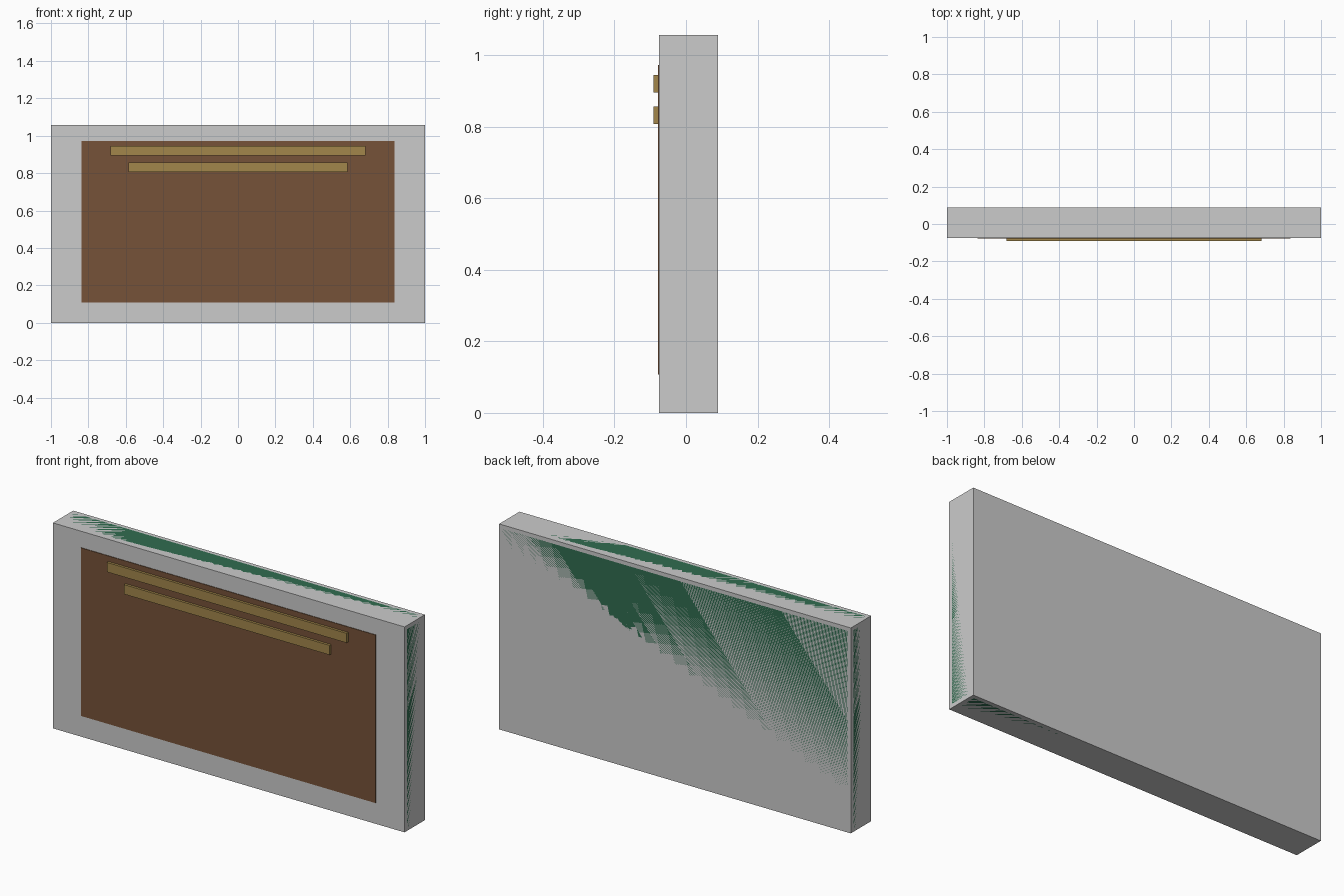
import bpy, bmesh
from mathutils import Vector

if "Cube" in bpy.data.objects:
    bpy.data.objects.remove(bpy.data.objects["Cube"])


def material(name, rgb):
    m = bpy.data.materials.new(name)
    m.diffuse_color = (*rgb, 1)
    m.use_nodes = True
    m.node_tree.nodes["Principled BSDF"].inputs["Base Color"].default_value = m.diffuse_color
    return m


GREEN = material("green", (0.03, 0.15, 0.08))
BROWN = material("brown", (0.18, 0.085, 0.04))
TAN = material("tan", (0.36, 0.24, 0.07))


def finish(bm, name, mat=None):
    mesh = bpy.data.meshes.new(name)
    bm.to_mesh(mesh)
    bm.free()
    if mat:
        mesh.materials.append(mat)
    obj = bpy.data.objects.new(name, mesh)
    bpy.context.collection.objects.link(obj)
    return obj


def box_mesh(lo, hi):
    lo, hi = Vector(lo), Vector(hi)
    bm = bmesh.new()
    bmesh.ops.create_cube(bm, size=1)
    bmesh.ops.scale(bm, vec=hi - lo, verts=bm.verts)
    bmesh.ops.translate(bm, vec=(lo + hi) / 2, verts=bm.verts)
    return bm


# Main slab
LO, HI = (-1, -0.0755, 0), (1, 0.0895, 1.056)
finish(box_mesh(LO, HI), "body")

# Green inlays flush with all six sides, leaving a narrow grey border
bm = box_mesh(LO, HI)
rims = bmesh.ops.inset_individual(bm, faces=bm.faces[:], thickness=0.028)["faces"]
bmesh.ops.delete(bm, geom=rims, context='FACES')
finish(bm, "green_inlays", GREEN)

# Thin brown board on the front
finish(box_mesh((-0.838, -0.0785, 0.108), (0.838, -0.0755, 0.972)), "front_board", BROWN)

# Two raised rails across the upper front
for name, half, z0, z1 in (("upper_rail", 0.682, 0.895, 0.944),
                           ("lower_rail", 0.585, 0.807, 0.856)):
    finish(box_mesh((-half, -0.0915, z0), (half, -0.0785, z1)), name, TAN)
